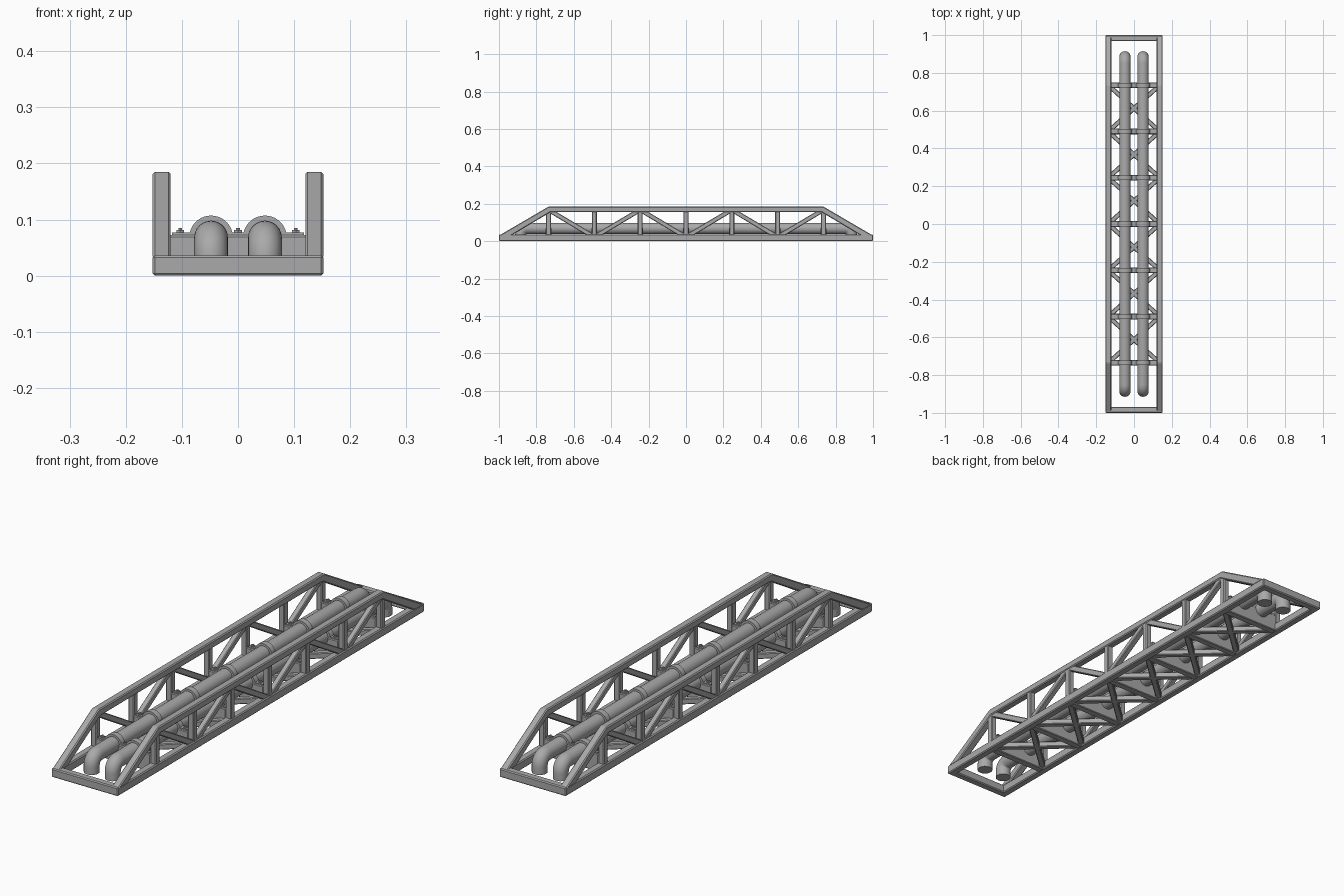
import bpy, bmesh, math
from mathutils import Vector, Matrix

if "Cube" in bpy.data.objects:
    bpy.data.objects.remove(bpy.data.objects["Cube"])

steel = bpy.data.materials.new("grey steel")
steel.use_nodes = True
GREY = (0.4, 0.4, 0.4, 1)
steel.diffuse_color = GREY
steel.node_tree.nodes["Principled BSDF"].inputs["Base Color"].default_value = GREY

HALF, PIPE_X, PIPE_R, PIPE_Z = 0.136, 0.048, 0.03, 0.068
T, BAY = 0.032, 0.245
stations = [i * BAY for i in range(-3, 4)]


def finish(name, bm, bevel=0, smooth=False):
    bmesh.ops.recalc_face_normals(bm, faces=bm.faces)
    mesh = bpy.data.meshes.new(name)
    bm.to_mesh(mesh)
    bm.free()
    mesh.materials.append(steel)
    obj = bpy.data.objects.new(name, mesh)
    bpy.context.collection.objects.link(obj)
    if bevel:
        mod = obj.modifiers.new("edge bevel", "BEVEL")
        mod.width = bevel
        mod.segments = 1
        mod.limit_method = "ANGLE"
    if smooth:
        bpy.ops.object.select_all(action="DESELECT")
        obj.select_set(True)
        bpy.context.view_layer.objects.active = obj
        bpy.ops.object.shade_smooth_by_angle(angle=math.radians(40))
    return obj


def beam(name, a, b, width, height, bevel=0.004):
    """Box from a to b; height lies in the plane that holds the z axis."""
    a, b = Vector(a), Vector(b)
    along = (b - a).normalized()
    ref = Vector((1, 0, 0)) if abs(along.z) > 0.1 else Vector((0, 0, 1))
    side = along.cross(ref).normalized()
    frame = Matrix((along, side, ref)).transposed().to_4x4()
    across, depth = (height, width) if ref.x else (width, height)
    bm = bmesh.new()
    bmesh.ops.create_cube(bm, size=1)
    scale = Matrix.Diagonal(((b - a).length, across, depth, 1))
    bm.transform(Matrix.Translation((a + b) / 2) @ frame @ scale)
    return finish(name, bm, bevel)


def prism(name, points, shift, bevel=0, smooth=False):
    bm = bmesh.new()
    face = bm.faces.new([bm.verts.new(p) for p in points])
    new = bmesh.ops.extrude_face_region(bm, geom=[face])["geom"]
    bmesh.ops.translate(bm, vec=shift, verts=[v for v in new if isinstance(v, bmesh.types.BMVert)])
    return finish(name, bm, bevel, smooth)


# Side trusses
outer = [(1, 0.03), (0.735, 0.185)]
inner = [(0.725, 0.155), (0.935, 0.03)]
half = outer + inner
outline = outer[::1] + [(-y, z) for y, z in outer[::-1]] + [(-y, z) for y, z in inner[::-1]] + inner
for sx, label in ((-1, "right"), (1, "left")):
    x = sx * HALF
    beam(label + "_bottom_chord", (x, -1, 0.018), (x, 1, 0.018), T, 0.036)
    prism(label + "_top_chord", [(x - T / 2, y, z) for y, z in outline], (T, 0, 0), 0.004)
    for y in stations:
        beam(label + "_post", (x, y, 0.02), (x, y, 0.17), 0.026, 0.026, 0.003)
    for i, y in enumerate(stations[:-1]):
        z0, z1 = (0.168, 0.022) if i % 2 == 0 else (0.022, 0.168)
        beam(label + "_diagonal", (x, y, z0), (x, y + BAY, z1), 0.024, 0.024, 0.003)

# End beams
for sy, label in ((-1, "front"), (1, "back")):
    beam(label + "_end_beam", (-0.152, sy * 0.984, 0.018), (0.152, sy * 0.984, 0.018), T, 0.036)

# Floor cross bracing
for y in stations[:-1]:
    for s in (-1, 1):
        beam("floor_brace", (-s * HALF, y, 0.018), (s * HALF, y + BAY, 0.018), 0.024, 0.024, 0.003)

# Cross beams, pipe straps and bolts
R = PIPE_R + 0.009
FOOT, TOP = 0.069, 0.077
rise = math.asin((TOP - PIPE_Z) / R)
strap = [(-0.118, FOOT), (-0.118, TOP)]
for cx in (-PIPE_X, PIPE_X):
    for k in range(17):
        t = math.pi - rise - (math.pi - 2 * rise) * k / 16
        strap.append((cx + R * math.cos(t), PIPE_Z + R * math.sin(t)))
strap += [(0.118, TOP), (0.118, FOOT)]
for y in stations:
    beam("cross_beam", (-0.125, y, 0.036), (0.125, y, 0.036), 0.03, 0.072, 0.003)
    prism("pipe_strap", [(x, y - 0.012, z) for x, z in strap], (0, 0.024, 0), 0, True)
    for x in (-0.103, 0, 0.103):
        bm = bmesh.new()
        for r, top in ((0.008, 0.081), (0.004, 0.085)):
            bmesh.ops.create_cone(bm, cap_ends=True, segments=6, radius1=r, radius2=r, depth=0.02,
                                  matrix=Matrix.Translation((x, y, top - 0.01)))
        finish("strap_bolt", bm)

# Pipes with elbows turned down at both ends
BEND, END, LOW, N = 0.034, 0.885, 0.006, 24
for sx, label in ((-1, "right"), (1, "left")):
    path = [(-END, LOW, math.pi / 2)]
    for k in range(9):
        a = math.pi / 2 * k / 8
        path.append((-END + BEND * (1 - math.cos(a)), PIPE_Z - BEND * (1 - math.sin(a)), math.pi / 2 - a))
    path += [(-y, z, -a) for y, z, a in path[::-1]]
    bm = bmesh.new()
    rings = []
    for y, z, a in path:
        ring = []
        for k in range(N):
            t = math.tau * k / N
            out = PIPE_R * math.sin(t)
            ring.append(bm.verts.new((sx * PIPE_X + PIPE_R * math.cos(t),
                                      y - out * math.sin(a), z + out * math.cos(a))))
        rings.append(ring)
    for r0, r1 in zip(rings, rings[1:]):
        for k in range(N):
            bm.faces.new((r0[k], r0[(k + 1) % N], r1[(k + 1) % N], r1[k]))
    bm.faces.new(rings[0])
    bm.faces.new(rings[-1])
    finish(label + "_pipe", bm, 0, True)
